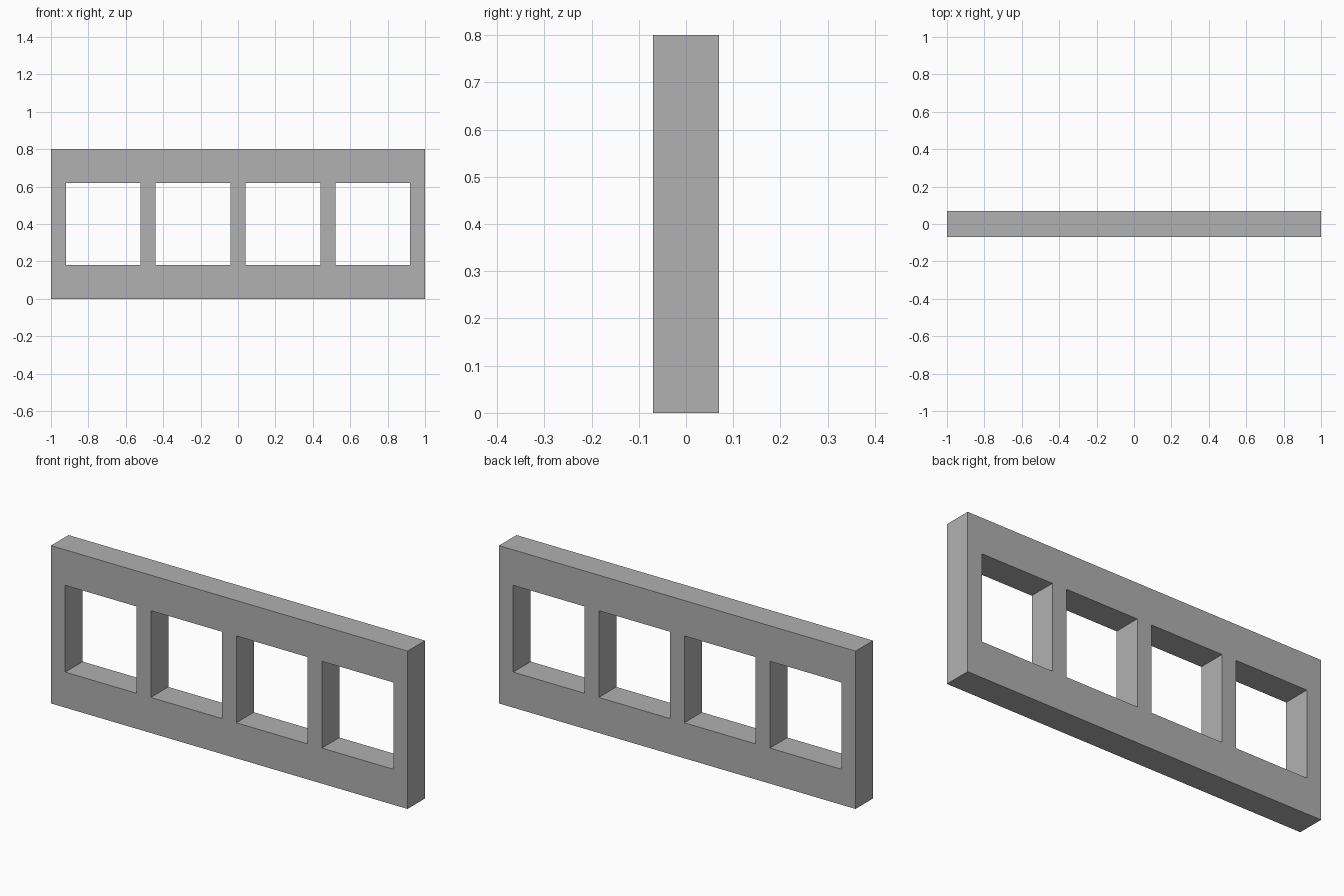
import bpy, bmesh

if "Cube" in bpy.data.objects:
    bpy.data.objects.remove(bpy.data.objects["Cube"])

WIDTH, HEIGHT, DEPTH = 2.0, 0.8, 0.14
COUNT, OPENING, POST = 4, 0.40, 0.08
SILL, HEAD = 0.18, 0.62

# Grid lines: edge, then the two sides of every opening, then edge
xs = [-WIDTH / 2]
for i in range(COUNT):
    left = -WIDTH / 2 + POST + i * (OPENING + POST)
    xs += [left, left + OPENING]
xs.append(WIDTH / 2)
zs = [0, SILL, HEAD, HEIGHT]

# Front face of the panel, leaving the openings empty
bm = bmesh.new()
grid = [[bm.verts.new((x, -DEPTH / 2, z)) for z in zs] for x in xs]
for i in range(len(xs) - 1):
    for j in range(len(zs) - 1):
        if j == 1 and i % 2 == 1:
            continue
        bm.faces.new((grid[i][j], grid[i + 1][j], grid[i + 1][j + 1], grid[i][j + 1]))

# Thicken to the back, keeping the front face, for one closed solid
result = bmesh.ops.extrude_face_region(bm, geom=bm.faces[:], use_keep_orig=True)
back = [v for v in result["geom"] if isinstance(v, bmesh.types.BMVert)]
bmesh.ops.translate(bm, verts=back, vec=(0, DEPTH, 0))
bmesh.ops.recalc_face_normals(bm, faces=bm.faces[:])

mesh = bpy.data.meshes.new("window_wall_panel")
bm.to_mesh(mesh)
bm.free()
panel = bpy.data.objects.new("window_wall_panel", mesh)
bpy.context.collection.objects.link(panel)

# Dark grey finish
grey = bpy.data.materials.new("dark_grey")
grey.diffuse_color = (0.44, 0.44, 0.44, 1)
grey.use_nodes = True
grey.node_tree.nodes["Principled BSDF"].inputs["Base Color"].default_value = grey.diffuse_color
mesh.materials.append(grey)
